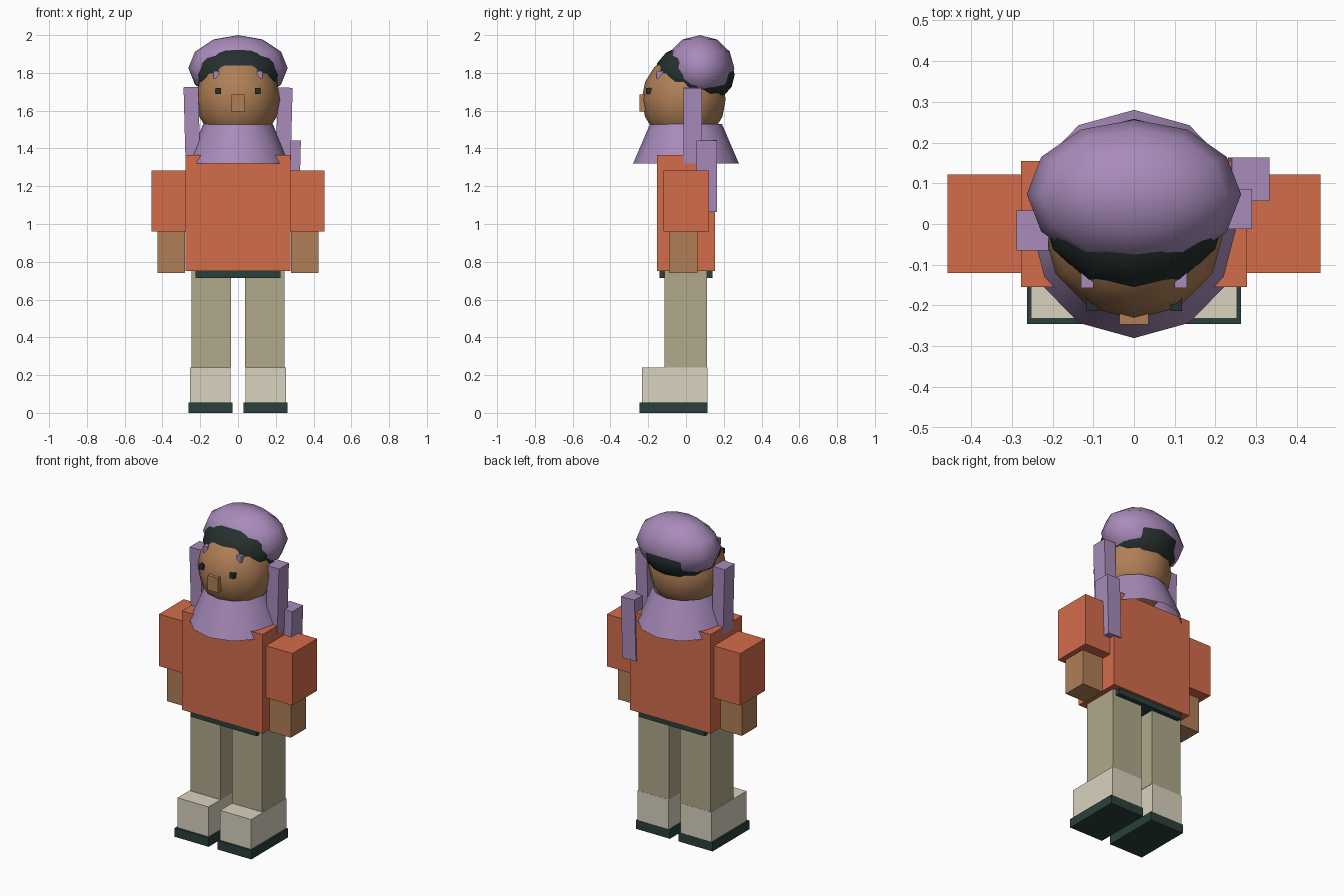
import bpy
import bmesh
from math import radians
from mathutils import Matrix

if "Cube" in bpy.data.objects:
    bpy.data.objects.remove(bpy.data.objects["Cube"])


def make_material(name, hex_colour):
    srgb = [int(hex_colour[i:i + 2], 16) / 255 for i in (0, 2, 4)]
    mat = bpy.data.materials.new(name)
    mat.diffuse_color = [c / 12.92 if c < 0.04 else ((c + 0.055) / 1.055) ** 2.4 for c in srgb] + [1]
    mat.use_nodes = True
    mat.node_tree.nodes["Principled BSDF"].inputs["Base Color"].default_value = mat.diffuse_color
    return mat


PURPLE = make_material("purple_cloth", "A88BBA")
SKIN = make_material("skin", "B07F56")
ORANGE = make_material("orange_shirt", "D46C4B")
KHAKI = make_material("khaki_trousers", "B1A98B")
CREAM = make_material("cream_shoe", "D9D2BE")
DARK = make_material("dark_green", "2A403C")
HAIR = make_material("dark_hair", "25302E")


def add_object(name, bm, mat, smooth=False):
    mesh = bpy.data.meshes.new(name)
    bm.to_mesh(mesh)
    bm.free()
    for poly in mesh.polygons:
        poly.use_smooth = smooth
    mesh.materials.append(mat)
    obj = bpy.data.objects.new(name, mesh)
    bpy.context.collection.objects.link(obj)
    return obj


def box(name, x, y, z, mat, tilt=0):
    """Box from (min, max) ranges, tilted about y by degrees."""
    bm = bmesh.new()
    bmesh.ops.create_cube(bm, size=1, matrix=Matrix.Diagonal((x[1] - x[0], y[1] - y[0], z[1] - z[0], 1)))
    obj = add_object(name, bm, mat)
    obj.location = [(r[0] + r[1]) / 2 for r in (x, y, z)]
    obj.rotation_euler.y = radians(tilt)
    return obj


def pair(name, x, y, z, mat):
    box("left_" + name, x, y, z, mat)
    box("right_" + name, (-x[1], -x[0]), y, z, mat)


def ellipsoid(name, centre, radii, rings, mat):
    bm = bmesh.new()
    bmesh.ops.create_uvsphere(bm, u_segments=12, v_segments=rings, radius=1,
                              matrix=Matrix.Translation(centre) @ Matrix.Diagonal((*radii, 1)))
    add_object(name, bm, mat, True)


# Shoes, legs and waist
pair("sole", (0.03, 0.263), (-0.245, 0.115), (0, 0.055), DARK)
pair("shoe", (0.04, 0.253), (-0.232, 0.113), (0.055, 0.24), CREAM)
pair("leg", (0.038, 0.247), (-0.115, 0.112), (0.24, 0.75), KHAKI)
box("belt", (-0.226, 0.226), (-0.14, 0.14), (0.715, 0.77), DARK)

# Shirt, sleeves and hands
box("torso", (-0.277, 0.277), (-0.154, 0.154), (0.75, 1.365), ORANGE)
pair("sleeve", (0.277, 0.458), (-0.12, 0.122), (0.96, 1.283), ORANGE)
pair("hand", (0.28, 0.426), (-0.09, 0.06), (0.74, 0.97), SKIN)

# Head and face
ellipsoid("head", (0, -0.012, 1.66), (0.222, 0.222, 0.24), 8, SKIN)
box("nose", (-0.035, 0.035), (-0.247, -0.19), (1.595, 1.685), SKIN)
pair("eye", (0.09, 0.118), (-0.213, -0.17), (1.688, 1.72), HAIR)
pair("hair_clip", (0.1, 0.13), (-0.157, -0.1), (1.77, 1.81), PURPLE)

# Hair cap and soft hat
ellipsoid("hair", (0, 0.045, 1.79), (0.23, 0.213, 0.165), 8, HAIR)
ellipsoid("hat", (0, 0.073, 1.825), (0.263, 0.183, 0.175), 6, PURPLE)

# Open flared scarf
bm = bmesh.new()
bmesh.ops.create_cone(bm, cap_ends=False, segments=12, radius1=0.28, radius2=0.19, depth=0.21,
                      matrix=Matrix.Translation((0, 0, 1.425)) @ Matrix.Diagonal((0.97, 1, 1, 1)))
add_object("scarf", bm, PURPLE, True)

# Hanging cloth tails
box("right_tail", (-0.283, -0.205), (-0.065, 0.033), (1.32, 1.725), PURPLE, -1.5)
box("left_tail", (0.205, 0.284), (-0.012, 0.086), (1.32, 1.722), PURPLE, 1.5)
box("back_tail", (0.235, 0.328), (0.056, 0.163), (1.065, 1.443), PURPLE, 1.5)
